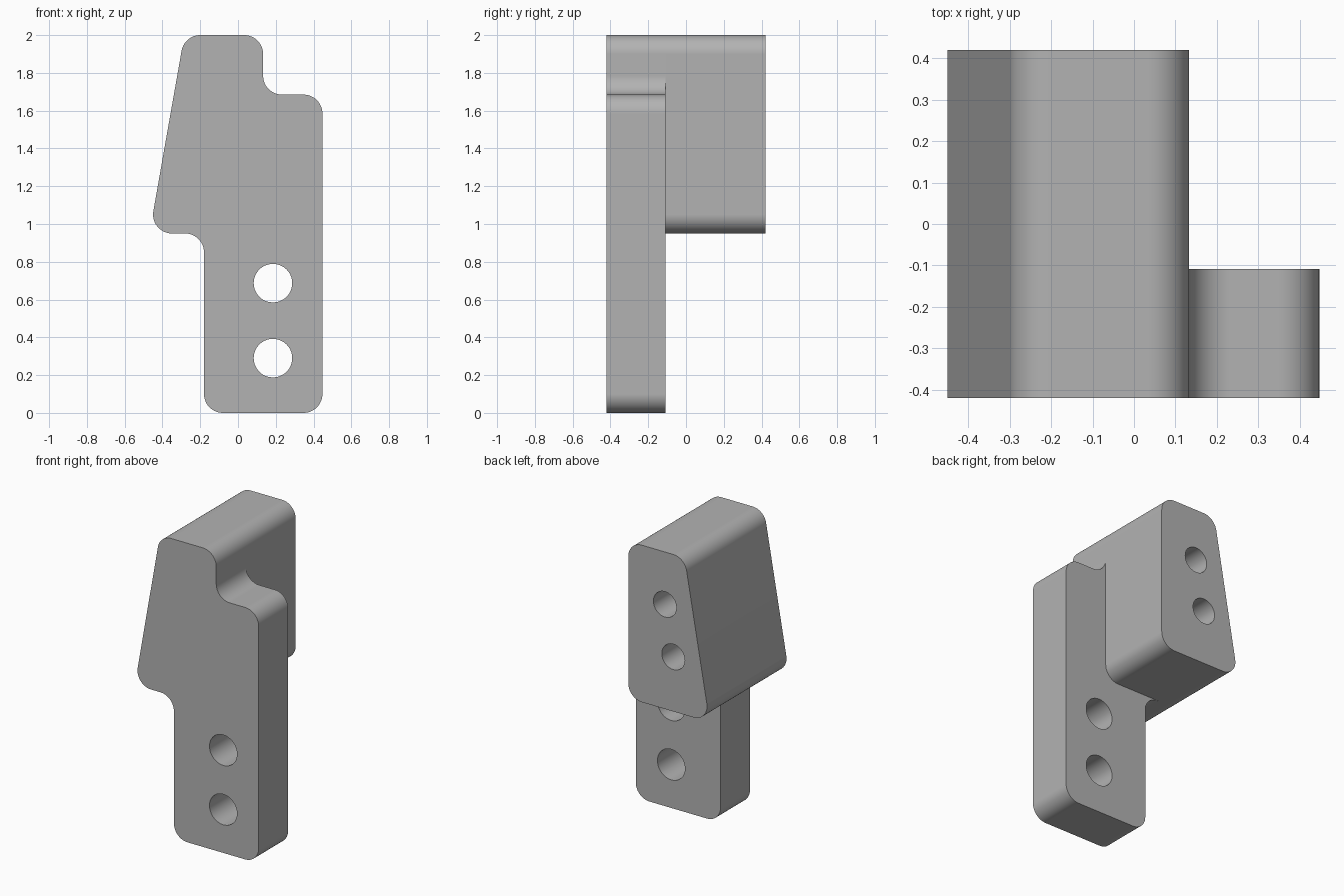
import bpy, bmesh, math
from mathutils import Vector, Matrix

cube = bpy.data.objects.get("Cube")
if cube:
    bpy.data.objects.remove(cube, do_unlink=True)

FRONT, STEP, BACK = -0.42, -0.108, 0.42
FILLET = 0.1

grey = bpy.data.materials.new("plain grey")
grey.use_nodes = True
grey.diffuse_color = (0.45, 0.45, 0.45, 1)
grey.node_tree.nodes["Principled BSDF"].inputs["Base Color"].default_value = (0.45, 0.45, 0.45, 1)


def rounded(corners, radius=FILLET, steps=12):
    """Replace every corner of an x-z outline with a tangent arc."""
    pts = []
    for i, c in enumerate(corners):
        c = Vector(c)
        a = (Vector(corners[i - 1]) - c).normalized()
        b = (Vector(corners[(i + 1) % len(corners)]) - c).normalized()
        half = a.angle(b) / 2
        centre = c + (a + b).normalized() * radius / math.sin(half)
        reach = radius / math.tan(half)
        start, end = c + a * reach - centre, c + b * reach - centre
        sweep = start.angle(end)
        for k in range(steps + 1):
            t = k / steps
            pts.append(centre + (start * math.sin((1 - t) * sweep)
                                 + end * math.sin(t * sweep)) / math.sin(sweep))
    return pts


def make_object(name, bm):
    bmesh.ops.recalc_face_normals(bm, faces=bm.faces)
    mesh = bpy.data.meshes.new(name)
    bm.to_mesh(mesh)
    bm.free()
    mesh.materials.append(grey)
    obj = bpy.data.objects.new(name, mesh)
    bpy.context.collection.objects.link(obj)
    return obj


def extrude_outline(name, outline, y0, y1):
    bm = bmesh.new()
    face = bm.faces.new([bm.verts.new((p.x, y0, p.y)) for p in outline])
    out = bmesh.ops.extrude_face_region(bm, geom=[face])
    verts = [v for v in out["geom"] if isinstance(v, bmesh.types.BMVert)]
    bmesh.ops.translate(bm, verts=verts, vec=(0, y1 - y0, 0))
    # The extrusion keeps the starting cap, so the solid is closed
    return make_object(name, bm)


def drill(name, x, z, radius, y0, y1):
    bm = bmesh.new()
    place = Matrix.Translation((x, (y0 + y1) / 2, z)) @ Matrix.Rotation(math.pi / 2, 4, "X")
    bmesh.ops.create_cone(bm, cap_ends=True, segments=48, radius1=radius,
                          radius2=radius, depth=y1 - y0, matrix=place)
    return make_object(name, bm)


def combine(target, tool, operation):
    mod = target.modifiers.new(operation.lower(), "BOOLEAN")
    mod.operation, mod.solver, mod.object = operation, "EXACT", tool
    bpy.context.view_layer.objects.active = target
    bpy.ops.object.modifier_apply(modifier=mod.name)
    bpy.data.objects.remove(tool, do_unlink=True)


# Front plate with the whole stepped outline
bracket = extrude_outline("stepped_bracket", rounded([
    (-0.18, 0), (0.447, 0), (0.447, 1.685), (0.133, 1.685),
    (0.133, 2), (-0.284, 2), (-0.469, 0.95), (-0.18, 0.95)]), FRONT, STEP)

# Deep upper block behind the plate, merged into one body
block = extrude_outline("upper_block", rounded([
    (0.133, 0.95), (0.133, 2), (-0.284, 2), (-0.469, 0.95)]), STEP, BACK)
combine(bracket, block, "UNION")

# Through holes in the plate
for z in (0.29, 0.687):
    combine(bracket, drill("plate_hole", 0.185, z, 0.102, FRONT - 0.1, STEP + 0.1), "DIFFERENCE")

# Blind holes in the back, in line with the slanted side
for x, z in ((-0.138, 1.65), (-0.2, 1.315)):
    combine(bracket, drill("block_hole", x, z, 0.085, BACK - 0.42, BACK + 0.1), "DIFFERENCE")

# Smooth fillets and bores, flat faces kept flat
bpy.ops.object.select_all(action="DESELECT")
bracket.select_set(True)
bpy.context.view_layer.objects.active = bracket
bpy.ops.object.shade_smooth_by_angle(angle=math.radians(30))
normals = bracket.modifiers.new("weighted_normals", "WEIGHTED_NORMAL")
normals.keep_sharp = True
